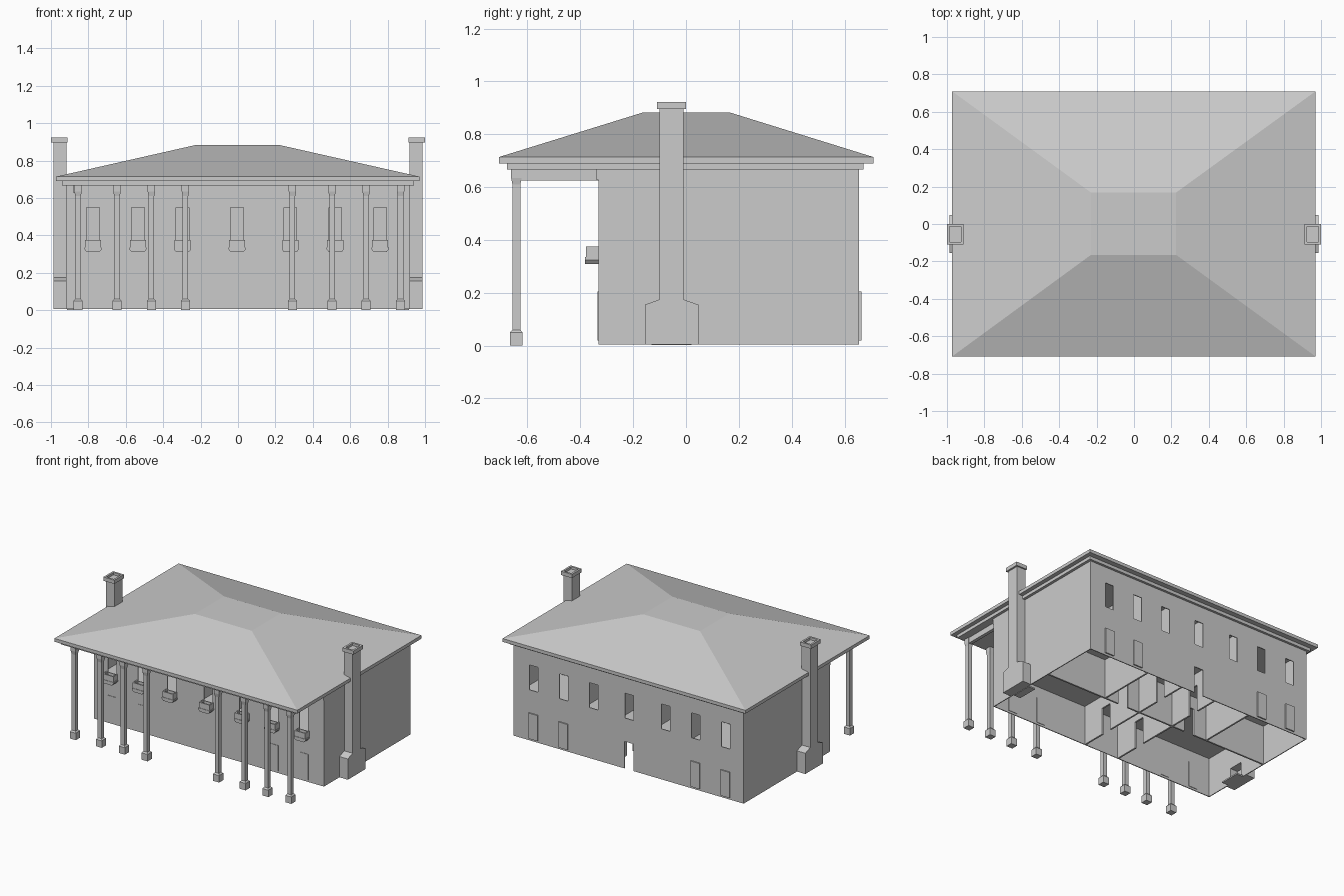
import bpy, bmesh

cube = bpy.data.objects.get("Cube")
if cube:
    bpy.data.objects.remove(cube, do_unlink=True)

grey = bpy.data.materials.new("plaster grey")
grey.use_nodes = True
colour = (0.6, 0.6, 0.6, 1)
grey.diffuse_color = colour
grey.node_tree.nodes["Principled BSDF"].inputs["Base Color"].default_value = colour


def finish(name, bm):
    bmesh.ops.recalc_face_normals(bm, faces=bm.faces)
    mesh = bpy.data.meshes.new(name)
    bm.to_mesh(mesh)
    bm.free()
    mesh.materials.append(grey)
    ob = bpy.data.objects.new(name, mesh)
    bpy.context.collection.objects.link(ob)
    return ob


def add_loft(bm, sections):
    """Stack of rectangles (x0, x1, y0, y1, z) skinned into a closed solid."""
    rings = [[bm.verts.new(p) for p in ((a, c, z), (b, c, z), (b, d, z), (a, d, z))]
             for a, b, c, d, z in sections]
    for low, high in zip(rings, rings[1:]):
        for i in range(4):
            j = (i + 1) % 4
            bm.faces.new((low[i], low[j], high[j], high[i]))
    bm.faces.new(rings[0][::-1])
    bm.faces.new(rings[-1])


def add_box(bm, x0, x1, y0, y1, z0, z1):
    add_loft(bm, [(x0, x1, y0, y1, z0), (x0, x1, y0, y1, z1)])


def boxes(name, items):
    bm = bmesh.new()
    for item in items:
        add_box(bm, *item)
    return finish(name, bm)


def carve(ob, items):
    cutter = boxes("cutter", items)
    cutter.hide_render = True
    mod = ob.modifiers.new("carve", 'BOOLEAN')
    mod.operation = 'DIFFERENCE'
    mod.solver = 'EXACT'
    mod.object = cutter
    bpy.context.view_layer.objects.active = ob
    bpy.ops.object.modifier_apply(modifier=mod.name)
    bpy.data.objects.remove(cutter, do_unlink=True)


# Thin house shell with two hollow storeys, windows, doors and fireplaces
W, FRONT, BACK, TOP, T = 0.92, -0.332, 0.655, 0.675, 0.006
FLOOR, UPPER = 0.29, 0.305
bays = [-0.775, -0.535, -0.297, -0.005, 0.28, 0.52, 0.76]
house = boxes("house_walls", [(-W, W, FRONT, BACK, 0.005, TOP)])
inside = (-W + T, W - T, FRONT + T, BACK - T)
carve(house, [(*inside, -0.1, FLOOR), (*inside, UPPER, 0.668)])
openings = []
for y in (FRONT, BACK):
    openings += [(x - 0.034, x + 0.034, y - 0.05, y + 0.05, 0.37, 0.55) for x in bays]
openings.append((-0.08, 0.06, FRONT - 0.05, FRONT + 0.05, -0.1, 0.195))
openings.append((-0.04, 0.035, BACK - 0.05, BACK + 0.05, -0.1, 0.2))
openings += [(x - 0.03, x + 0.03, -0.11, 0.0, 0.012, 0.12) for x in (-W, W)]
carve(house, openings)
boxes("front_door", [(-0.08, 0.06, FRONT + 0.001, FRONT + T, 0.005, 0.195)])

# Closed ground floor shutters, nearly flush with the walls
shutters = []
for y in (FRONT, BACK):
    shutters += [(x - 0.036, x + 0.036, y - 0.003, y + T + 0.003, 0.02, 0.205)
                 for x in bays if abs(x) > 0.4]
boxes("ground_shutters", shutters)

# Interior partitions on both storeys, with doorways
MID = 0.22
for name, base, top in (("ground", 0.005, FLOOR), ("upper", UPPER, 0.668)):
    halls = boxes(name + "_hall_walls",
                  [(x - 0.006, x + 0.006, FRONT + T, BACK - T, base, top)
                   for x in (-0.14, 0.14)])
    boxes(name + "_back_room_walls", [(x - 0.006, x + 0.006, MID, BACK - T, base, top)
                                      for x in (-0.43, 0.43)])
    spine = boxes(name + "_long_wall", [(-W + T, W - T, MID - 0.006, MID + 0.006, base, top)])
    if name == "ground":
        carve(spine, [(x - 0.04, x + 0.04, MID - 0.05, MID + 0.05, -0.1, 0.2)
                      for x in (-0.28, 0.28)])
        carve(halls, [(-0.2, 0.2, y, y + 0.08, -0.1, 0.2) for y in (-0.15, 0.4)])

# Hipped roof with flat top, and stepped eaves
bm = bmesh.new()
add_loft(bm, [(-0.972, 0.97, -0.708, 0.709, 0.69),
              (-0.972, 0.97, -0.708, 0.709, 0.714),
              (-0.23, 0.225, -0.165, 0.168, 0.882)])
finish("hipped_roof", bm)
boxes("eaves_moulding", [(-0.94, 0.94, -0.677, 0.672, 0.667, 0.69)])

# Porch columns, with an end beam on each side and a plate along the wall
boxes("wall_plate", [(-W, W, FRONT - 0.006, FRONT, 0.628, 0.667)])
boxes("porch_end_beams", [(x - 0.012, x + 0.012, -0.628, FRONT, 0.626, 0.667)
                          for x in (-0.868, 0.872)])
for n, x in enumerate((-0.855, -0.647, -0.463, -0.281, 0.291, 0.503, 0.685, 0.869)):
    y = -0.642
    radii = ((0.024, 0), (0.024, 0.05), (0.015, 0.06),
             (0.015, 0.61), (0.02, 0.635), (0.02, 0.667))
    bm = bmesh.new()
    add_loft(bm, [(x - r, x + r, y - r, y + r, z) for r, z in radii])
    finish("porch_column_%d" % (n + 1), bm)

# Balconies under the front windows
for n, x in enumerate(bays):
    r, y0, y1 = 0.046, -0.382, FRONT
    bm = bmesh.new()
    add_loft(bm, [(x - 0.034, x + 0.034, y0, y1, 0.31),
                  (x - r, x + r, y0, y1, 0.325),
                  (x - r, x + r, y0, y1, 0.335)])
    e = 0.003
    add_box(bm, x - r + e, x + r - e, y0 + e, y0 + 0.012, 0.335, 0.375)
    for side in (-1, 1):
        a, b = sorted((x + side * (r - e), x + side * (r - 0.012)))
        add_box(bm, a, b, y0 + 0.012, y1, 0.335, 0.375)
    finish("balcony_%d" % (n + 1), bm)

# End chimneys with shouldered base, firebox, hearth and a shallow tray cap
for side, name in ((-1, "right"), (1, "left")):
    near, far = 0.918, 0.987

    def span(a, b):
        return tuple(sorted((side * a, side * b)))

    stack = span(near, far)
    bm = bmesh.new()
    add_loft(bm, [(*stack, -0.155, 0.047, 0.005), (*stack, -0.155, 0.047, 0.155),
                  (*stack, -0.10, -0.01, 0.175), (*stack, -0.10, -0.01, 0.90)])
    chimney = finish(name + "_chimney", bm)
    carve(chimney, [(*span(near - 0.05, far - 0.012), -0.11, 0.0, 0.012, 0.12)])
    boxes(name + "_hearth", [(*span(0.86, W - T), -0.13, 0.02, 0.002, 0.012)])
    cap = boxes(name + "_chimney_cap", [(*span(0.912, 1), -0.11, 0, 0.895, 0.922)])
    carve(cap, [(*span(0.926, 0.986), -0.096, -0.014, 0.905, 1)])
